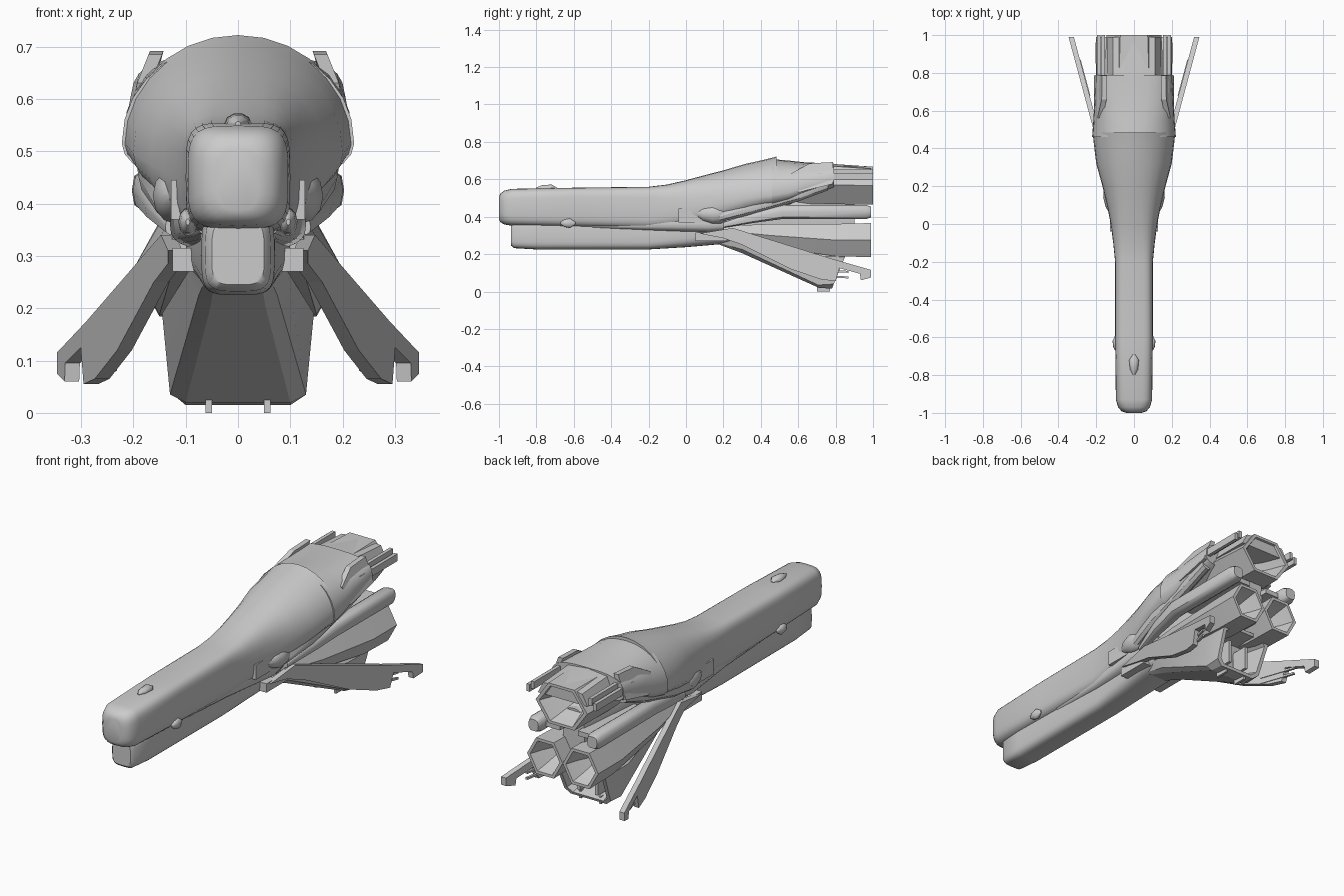
import bpy, bmesh, math
from mathutils import Vector


def make(name, verts, faces, smooth=30):
    me = bpy.data.meshes.new(name)
    me.from_pydata(verts, [], faces)
    bm = bmesh.new()
    bm.from_mesh(me)
    bmesh.ops.recalc_face_normals(bm, faces=bm.faces)
    bm.to_mesh(me)
    bm.free()
    ob = bpy.data.objects.new(name, me)
    bpy.context.collection.objects.link(ob)
    if smooth:
        bpy.ops.object.select_all(action='DESELECT')
        ob.select_set(True)
        bpy.context.view_layer.objects.active = ob
        bpy.ops.object.shade_smooth_by_angle(angle=math.radians(smooth))
    return ob


def loft(name, rings, smooth=30):
    n = len(rings[0])
    verts = [p for r in rings for p in r]
    faces = [list(range(n)), [(len(rings) - 1) * n + i for i in range(n)]]
    for k in range(len(rings) - 1):
        for i in range(n):
            j = (i + 1) % n
            faces.append([k * n + i, k * n + j, (k + 1) * n + j, (k + 1) * n + i])
    return make(name, verts, faces, smooth)


def oval(y, cx, cz, rx, rz, n=24, e=2.0, low=None):
    # superellipse cross-section: larger e is boxier, low = separate lower radius
    pts = []
    for i in range(n):
        a = 2 * math.pi * i / n
        c, s = math.cos(a), math.sin(a)
        r = rz if s >= 0 or low is None else low
        pts.append((cx + rx * math.copysign(abs(c) ** (2 / e), c), y,
                    cz + r * math.copysign(abs(s) ** (2 / e), s)))
    return pts


def body(name, sections):
    # section: y, half width, bottom, height of widest point, top, squareness
    loft(name, [oval(y, 0, m, w, t - m, 28, e, m - b)
                for y, w, b, m, t, e in sections], 45)


def plate(name, outline, xf, thick):
    # flat panel drawn in the side view, placed at x = xf(y, z)
    n = len(outline)
    v = [(xf(y, z) + d, y, z) for d in (-thick / 2, thick / 2) for y, z in outline]
    f = [list(range(n)), list(range(n, 2 * n))]
    f += [[i, (i + 1) % n, n + (i + 1) % n, n + i] for i in range(n)]
    return make(name, v, f, 0)


def box(name, x, y, z):
    plate(name, [(y[0], z[0]), (y[1], z[0]), (y[1], z[1]), (y[0], z[1])],
          lambda *_: (x[0] + x[1]) / 2, abs(x[1] - x[0]))


# Upper hull: long neck swelling into the rear cowl
body("upper_hull", [
    (-1.0, .04, .385, .45, .505, 2.6), (-.992, .065, .37, .45, .525, 3),
    (-.97, .084, .358, .45, .54, 3.5), (-.93, .096, .352, .45, .549, 4),
    (-.6, .1, .345, .45, .555, 4.5), (-.2, .1, .335, .44, .56, 4.5),
    (-.1, .11, .335, .44, .572, 3.6), (0, .123, .335, .45, .595, 3),
    (.1, .143, .34, .46, .622, 2.6), (.2, .167, .36, .475, .648, 2.3),
    (.32, .2, .395, .495, .683, 2.1), (.42, .212, .42, .51, .705, 2),
    (.485, .219, .435, .515, .722, 2)])
body("rear_cowl", [
    (.46, .222, .43, .515, .708, 2.1), (.55, .215, .46, .53, .70, 2.3),
    (.64, .21, .50, .56, .69, 2.6), (.79, .203, .55, .60, .685, 3)])

# Lower fuselage under the neck
body("lower_fuselage", [
    (-.935, .05, .245, .3, .37, 4), (-.92, .063, .232, .3, .38, 4),
    (-.8, .07, .225, .3, .39, 4), (-.2, .072, .225, .3, .40, 4), (0, .085, .237, .32, .42, 3.5),
    (.15, .1, .25, .34, .44, 3.5), (.25, .1, .26, .35, .45, 3.5), (.4, .07, .27, .35, .45, 3.5)])
# Shoulder where both hulls merge
body("hull_shoulder", [(-.5, .075, .335, .36, .39, 4), (-.2, .09, .32, .36, .40, 3),
                       (.12, .13, .31, .36, .42, 3), (.3, .1, .32, .37, .42, 3)])

# Central core between the engines
body("engine_core", [(.2, .09, .28, .37, .46, 3), (.5, .1, .25, .4, .53, 3),
                     (.9, .06, .24, .38, .52, 3)])


def engine(name, cx, stages):
    loft(name, [oval(y, cx, cz, rx, rz, 6) for y, cz, rx, rz in stages], 25)


# Upper engine with hollow hexagonal nozzle
engine("upper_engine", 0, [(.4, .56, .13, .11), (.75, .57, .16, .118), (1.0, .567, .145, .118),
                           (1.0, .567, .125, .102), (.9, .567, .085, .068), (.82, .567, .03, .025)])
# Flat shroud over the upper engine
loft("engine_shroud", [[(x, y, z) for x, z in ((-.14, .6), (-.11, zt - .012), (0, zt),
                       (.11, zt - .012), (.14, .6))] for y, zt in ((.7, .688), (.99, .668))])


# Keel: flared lower pod with an open back
def keel_ring(y0, y1, pts, zt, zb):
    half = [(x, y0 + (y1 - y0) * (zt - z) / (zt - zb), z) for x, z in pts]
    return half + [(-x, y, z) for x, y, z in reversed(half)]


keel_end = keel_ring(.86, .78, [(.11, .21), (.14, .185), (.13, .04), (.10, .015)], .21, .015)
mid = sum((Vector(p) for p in keel_end), Vector()) / len(keel_end)
inner = [mid + (Vector(p) - mid) * .86 for p in keel_end]
deep = [mid + (Vector(p) - mid) * .7 + Vector((0, -.13, .02)) for p in keel_end]
loft("keel_pod", [
    keel_ring(.15, .18, [(.05, .32), (.07, .3), (.06, .26), (.045, .25)], .32, .25),
    keel_ring(.3, .3, [(.07, .31), (.095, .27), (.075, .225), (.052, .205)], .31, .205),
    keel_ring(.66, .71, [(.11, .23), (.145, .19), (.13, .035), (.10, .02)], .23, .02),
    keel_end, inner, deep], 20)
# Slim bars inside the keel opening
for x in (-.05, .05):
    box("keel_bar", (x - .008, x + .008), (.7, .79), (.05, .17))


def fin_x(y):
    return .12 + .215 * max(0, y - .2) / .8


for s, side in ((1, "left"), (-1, "right")):
    # Lower engines with hollow nozzles
    engine("lower_engine_" + side, s * .1, [
        (.2, .325, .03, .03), (.45, .30, .07, .07), (.8, .275, .1, .1), (.99, .275, .1, .105),
        (.99, .275, .083, .088), (.92, .275, .06, .062), (.84, .275, .02, .02)])
    # Long side boom beside the engines
    loft("side_boom_" + side, [oval(y, s * x, z, r, r * 1.05, 10, 3) for y, x, z, r in (
        (.2, .125, .355, .014), (.36, .15, .395, .028), (.52, .165, .425, .036),
        (.96, .165, .425, .038), (.99, .165, .425, .028))], 45)
    # Strut tying the boom to the core
    box("boom_strut_" + side, (s * .05, s * .15), (.55, .94), (.41, .435))
    # Intake pod on the flank and its rounded dome
    box("flank_pod_" + side, (s * .08, s * .128), (-.04, .12), (.37, .445))
    loft("flank_dome_" + side, [oval(y, s * .12, .415, r, r * 1.25, 12) for y, r in (
        (.06, .012), (.09, .03), (.14, .043), (.19, .04), (.23, .02))], 45)
    # Fairing under the cowl edge
    loft("cowl_fairing_" + side, [oval(y, s * x, z, .03, r, 10) for y, x, z, r in (
        (.18, .13, .40, .03), (.35, .16, .45, .04), (.6, .17, .52, .04), (.76, .172, .57, .03))])
    # Fin root block and swept fin with forked tip
    box("fin_root_" + side, (s * .06, s * .125), (.05, .22), (.27, .315))
    plate("fin_" + side, [
        (.07, .31), (.25, .34), (.5, .262), (.78, .175), (.99, .115), (.99, .075), (.935, .06),
        (.93, .095), (.82, .125), (.80, .055), (.72, .065), (.56, .12), (.3, .25), (.2, .285)],
        lambda y, z: s * fin_x(y), .028)
    # Prongs trailing from the fin
    for k, z in enumerate((.105, .075)):
        plate("fin_prong_%s_%d" % (side, k), [(.68, z + .005), (.87, z - .005),
              (.87, z + .005), (.68, z + .018)], lambda y, z: s * (fin_x(y) - .012), .012)
    # Raised corner panels of the cowl
    plate("cowl_corner_" + side, [(.56, .63), (.66, .685), (.785, .692), (.785, .575), (.6, .53)],
          lambda y, z: s * (.20 - max(0, z - .58) * .4), .026)
    # Rods flanking the upper engine
    for k, (x, z) in enumerate(((.162, .64), (.187, .62))):
        box("engine_rod_%s_%d" % (side, k), (s * (x - .009), s * (x + .009)),
            (.7, 1.0), (z - .025, z + .012))
    # Small sensor on the neck, skid under the keel
    loft("neck_sensor_" + side, [oval(y, s * .096, .365, r, r * 1.5, 10) for y, r in (
        (-.67, .004), (-.65, .014), (-.62, .018), (-.59, .004))], 45)
    box("keel_skid_" + side, (s * .05, s * .062), (.70, .77), (0, .04))

# Sensor blister on the nose
loft("nose_blister", [oval(y, 0, .553, r * 1.3, r, 10) for y, r in (
    (-.8, .004), (-.77, .016), (-.72, .02), (-.69, .004))], 45)
